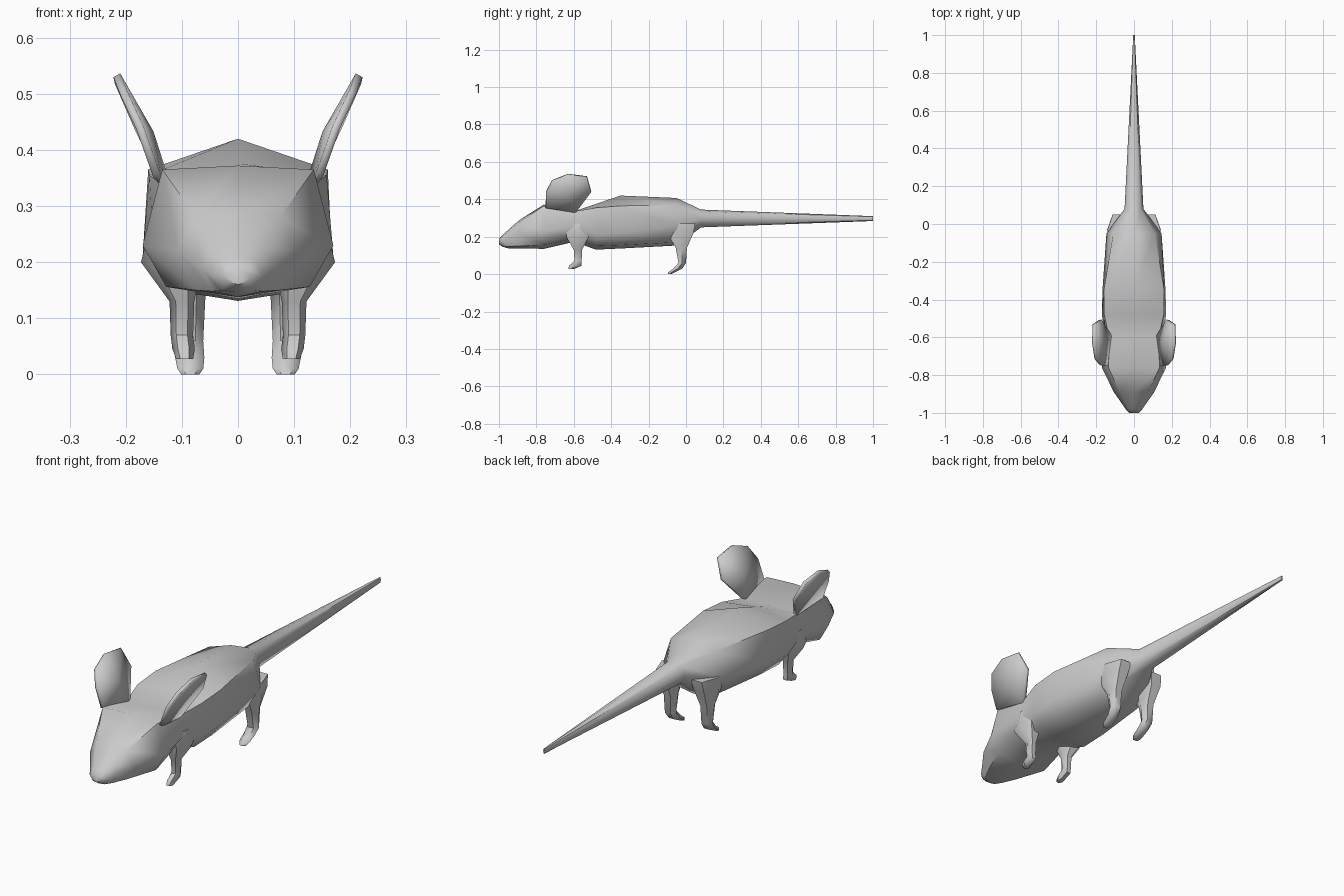
import bpy, bmesh, math

if "Cube" in bpy.data.objects:
    bpy.data.objects.remove(bpy.data.objects["Cube"])


def finish(name, bm, mirror=False, thickness=0):
    bmesh.ops.recalc_face_normals(bm, faces=bm.faces)
    me = bpy.data.meshes.new(name)
    bm.to_mesh(me)
    bm.free()
    me.shade_smooth()
    me.set_sharp_from_angle(angle=math.radians(50))
    ob = bpy.data.objects.new(name, me)
    bpy.context.collection.objects.link(ob)
    if thickness:
        m = ob.modifiers.new("thickness", 'SOLIDIFY')
        m.thickness = thickness
        m.offset = 0
    if mirror:
        m = ob.modifiers.new("mirror", 'MIRROR')
        m.use_mirror_merge = False
    return ob


def loft(name, rings, mirror=False):
    bm = bmesh.new()
    loops = [[bm.verts.new(p) for p in r] for r in rings]
    n = len(loops[0])
    for a, b in zip(loops, loops[1:]):
        for i in range(n):
            j = (i + 1) % n
            bm.faces.new((a[i], a[j], b[j], b[i]))
    bm.faces.new(loops[0])
    bm.faces.new(loops[-1])
    return finish(name, bm, mirror)


# Body from nose to tail: y, top z, upper side, middle side, lower side, bottom z
sections = [
    (-1.0, .187, (.02, .187), (.026, .176), (.016, .165), .16),
    (-.98, .21, (.03, .205), (.045, .175), (.03, .15), .146),
    (-.95, .237, (.045, .225), (.065, .19), (.045, .148), .138),
    (-.89, .29, (.075, .28), (.107, .22), (.075, .15), .138),
    (-.76, .372, (.135, .365), (.17, .23), (.128, .156), .135),
    (-.60, .335, (.13, .335), (.152, .25), (.11, .19), .172),
    (-.48, .376, (.158, .355), (.17, .21), (.12, .15), .131),
    (-.35, .42, (.16, .365), (.167, .22), (.12, .155), .137),
    (-.05, .407, (.11, .37), (.146, .26), (.10, .17), .153),
    (.08, .345, (.035, .335), (.05, .297), (.035, .26), .25),
    (1.0, .31, (.003, .307), (.004, .297), (.003, .288), .284),
]
rings = []
for y, top, a, b, c, bot in sections:
    side = [a, b, c]
    pts = [(0, top)] + side + [(0, bot)] + [(-x, z) for x, z in reversed(side)]
    rings.append([(x, y, z) for x, z in pts])
loft("body_and_tail", rings)


# Legs: stacked rings of z, centre x, half width, front y, back y
def leg(name, levels):
    rings = []
    for z, x, r, y0, y1 in levels:
        rings.append([(x + r * math.cos(t * math.pi / 3),
                       (y0 + y1) / 2 + (y1 - y0) / 2 * math.sin(t * math.pi / 3) / .866, z)
                      for t in range(6)])
    loft(name, rings, mirror=True)


leg("front_legs", [
    (.27, .11, .045, -.64, -.52), (.20, .118, .055, -.64, -.52),
    (.13, .10, .022, -.60, -.555), (.07, .10, .02, -.596, -.558),
    (.045, .097, .02, -.625, -.558), (.027, .095, .015, -.63, -.60)])
leg("hind_legs", [
    (.27, .085, .055, -.11, .05), (.22, .092, .05, -.10, .04),
    (.14, .09, .032, -.055, .005), (.06, .09, .028, -.04, .0),
    (.03, .086, .026, -.068, -.02), (.01, .085, .023, -.095, -.06),
    (0, .085, .016, -.098, -.08)])

# Ears: cupped fan around a centre point
bm = bmesh.new()
rim = [bm.verts.new(p) for p in (
    (.145, -.75, .355), (.175, -.748, .44), (.203, -.715, .50), (.216, -.63, .533),
    (.213, -.53, .52), (.178, -.507, .44), (.125, -.59, .33))]
mid = bm.verts.new((.157, -.63, .43))
for i in range(len(rim)):
    bm.faces.new((mid, rim[i], rim[(i + 1) % len(rim)]))
finish("ears", bm, mirror=True, thickness=.014)
